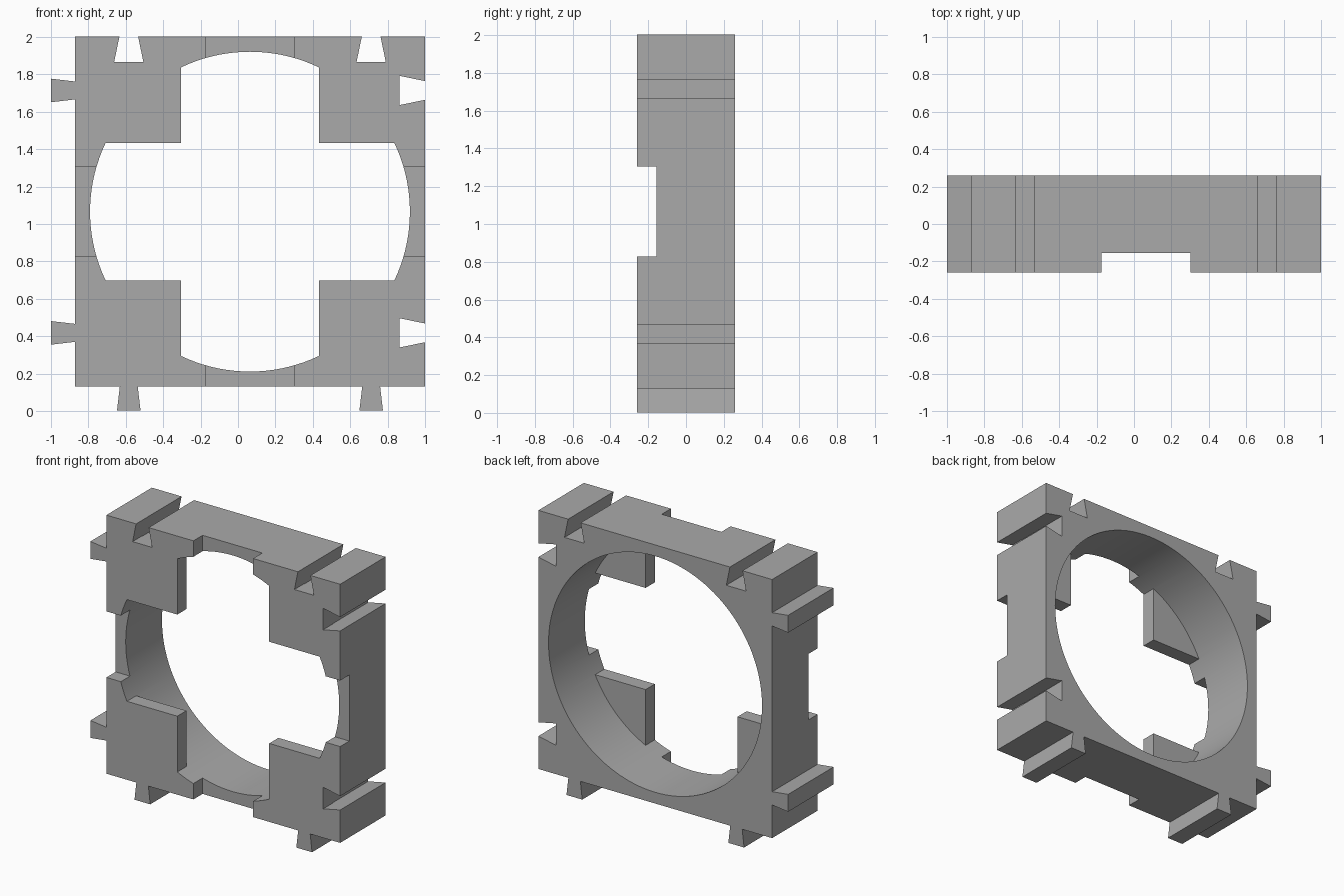
import bpy, bmesh, math
from mathutils import Matrix

old = bpy.data.objects.get("Cube")
if old:
    bpy.data.objects.remove(old, do_unlink=True)

CX, CZ = 0.064, 1.066      # centre of the square body
HALF = 0.936               # half the body width
DEPTH = 0.26               # half the thickness
STEP = -0.155              # back of the front pads
BORE = 0.855
OFFSET = 0.648             # dovetails, measured from the body centre

grey = bpy.data.materials.new("mid_grey")
grey.use_nodes = True
colour = (0.4, 0.4, 0.4, 1)
grey.diffuse_color = colour
grey.node_tree.nodes["Principled BSDF"].inputs["Base Color"].default_value = colour


def add_object(name, bm):
    bmesh.ops.recalc_face_normals(bm, faces=bm.faces)
    mesh = bpy.data.meshes.new(name)
    bm.to_mesh(mesh)
    bm.free()
    mesh.materials.append(grey)
    obj = bpy.data.objects.new(name, mesh)
    bpy.context.collection.objects.link(obj)
    return obj


def box(name, x0, x1, y0, y1, z0, z1):
    bm = bmesh.new()
    bmesh.ops.create_cube(bm, size=1)
    for v in bm.verts:
        v.co = (x1 if v.co.x > 0 else x0,
                y1 if v.co.y > 0 else y0,
                z1 if v.co.z > 0 else z0)
    return add_object(name, bm)


def combine(target, tool, operation):
    mod = target.modifiers.new(tool.name, "BOOLEAN")
    mod.object, mod.operation, mod.solver = tool, operation, "EXACT"
    bpy.context.view_layer.objects.active = target
    bpy.ops.object.modifier_apply(modifier=mod.name)
    bpy.data.objects.remove(tool, do_unlink=True)


def edge(direction, reach, neck, tip):
    """Points along one side, with two dovetails reaching out or in."""
    points = [(-HALF, HALF)]
    for centre in (-OFFSET, OFFSET):
        points += [(centre - neck, HALF), (centre - tip, HALF + reach),
                   (centre + tip, HALF + reach), (centre + neck, HALF)]
    return [direction(along, out) for along, out in points]


# Square body outline: sockets on top and left, tongues on right and bottom
socket, tongue = (-0.14, 0.05, 0.079), (0.128, 0.048, 0.063)
outline = (edge(lambda a, o: (a, o), *socket)
           + edge(lambda a, o: (o, -a), *socket)
           + edge(lambda a, o: (-a, -o), *tongue)
           + edge(lambda a, o: (-o, a), *tongue))
bm = bmesh.new()
face = bm.faces.new([bm.verts.new((CX + x, -DEPTH, CZ + z)) for x, z in outline])
result = bmesh.ops.extrude_face_region(bm, geom=[face])
bmesh.ops.translate(bm, vec=(0, 2 * DEPTH, 0),
                    verts=[g for g in result["geom"] if isinstance(g, bmesh.types.BMVert)])
frame = add_object("interlocking_frame", bm)

# Round bore
bm = bmesh.new()
bmesh.ops.create_cone(bm, cap_ends=True, segments=128, radius1=BORE, radius2=BORE, depth=1,
                      matrix=Matrix.Translation((CX, 0, CZ)) @ Matrix.Rotation(math.pi / 2, 4, "X"))
combine(frame, add_object("bore_cutter", bm), "DIFFERENCE")

# Front corner pads that overlap the bore
inner, outer = 0.368, 0.8
for sx in (-1, 1):
    for sz in (-1, 1):
        xs = sorted((CX + sx * inner, CX + sx * outer))
        zs = sorted((CZ + sz * inner, CZ + sz * outer))
        combine(frame, box("corner_pad", *xs, -DEPTH, STEP, *zs), "UNION")

# Shallow notches across the middle of each side
w, near, far = 0.239, 0.7, 1.1
for s in (-1, 1):
    xs = sorted((CX + s * near, CX + s * far))
    zs = sorted((CZ + s * near, CZ + s * far))
    combine(frame, box("side_notch", *xs, -0.5, STEP, CZ - w, CZ + w), "DIFFERENCE")
    combine(frame, box("end_notch", CX - w, CX + w, -0.5, STEP, *zs), "DIFFERENCE")

# Smooth bore with sharp edges elsewhere
bpy.ops.object.select_all(action="DESELECT")
frame.select_set(True)
bpy.context.view_layer.objects.active = frame
bpy.ops.object.shade_smooth_by_angle(angle=math.radians(20))
